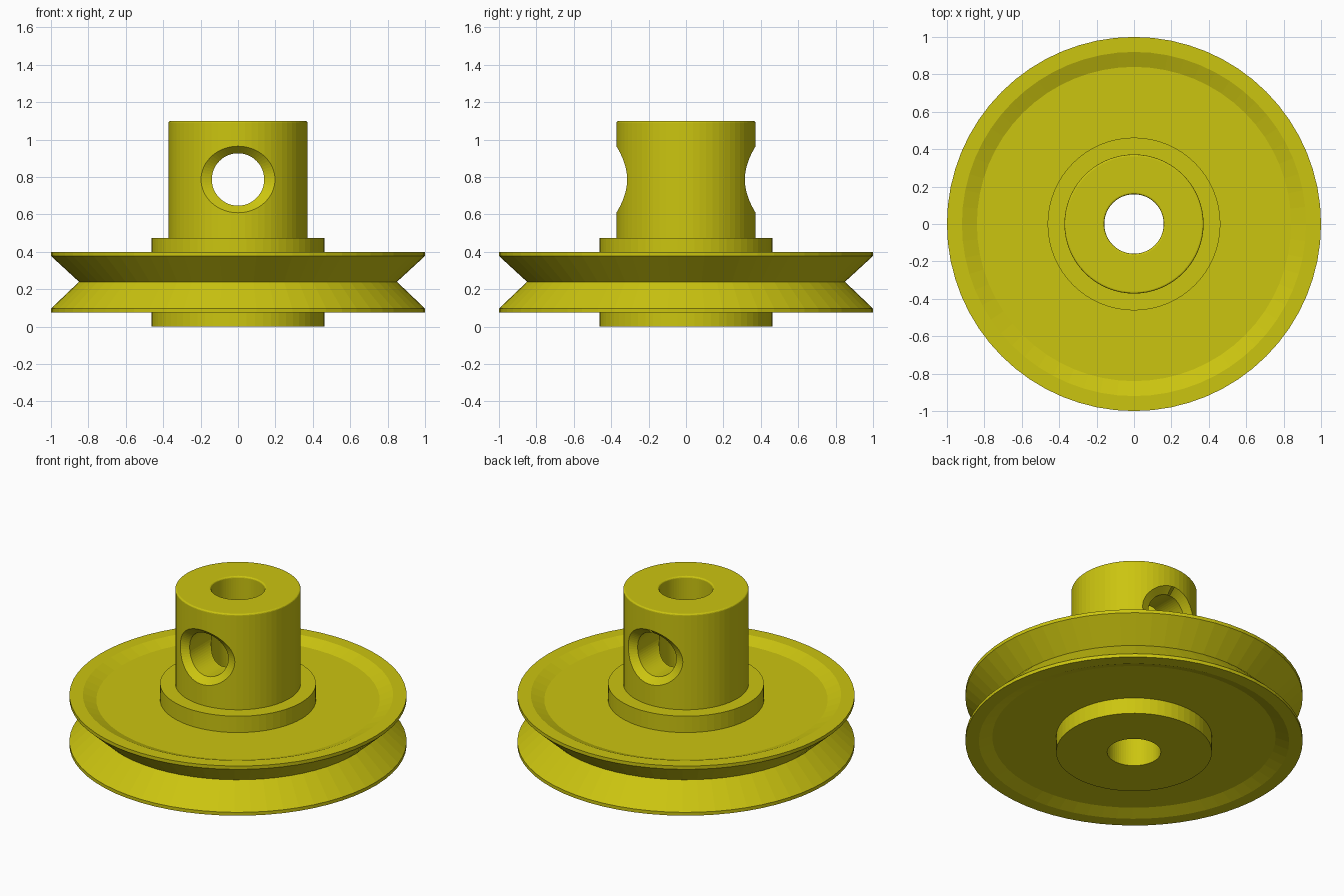
import bpy, bmesh
from math import sqrt, sin, cos, pi

if "Cube" in bpy.data.objects:
    bpy.data.objects.remove(bpy.data.objects["Cube"])

SEG = 64
R_HUB = 0.372
R_BORE = 0.159
TOP = 1.10
HOLE_Z = 0.787


def loft(name, rings, closed):
    """Skin equal-length vertex rings; join last to first or cap the ends."""
    bm = bmesh.new()
    loops = [[bm.verts.new(p) for p in ring] for ring in rings]
    pairs = list(zip(loops, loops[1:]))
    if closed:
        pairs.append((loops[-1], loops[0]))
    else:
        bm.faces.new(loops[0])
        bm.faces.new(loops[-1])
    for a, b in pairs:
        for i in range(len(a)):
            j = (i + 1) % len(a)
            bm.faces.new((a[i], a[j], b[j], b[i]))
    bmesh.ops.recalc_face_normals(bm, faces=bm.faces)
    mesh = bpy.data.meshes.new(name)
    bm.to_mesh(mesh)
    bm.free()
    obj = bpy.data.objects.new(name, mesh)
    bpy.context.collection.objects.link(obj)
    return obj


def rounded(r, inward, size=0.01, steps=4):
    """Profile points rounding the top edge of a wall at radius r."""
    return [(r + inward * size * (1 - cos(t)), TOP - size * (1 - sin(t)))
            for t in (pi / 2 * i / steps for i in range(steps + 1))]


angles = [2 * pi * i / SEG for i in range(SEG)]

# Turned pulley: bore, lower collar, dished web, V groove, upper collar, hub
profile = [
    (R_BORE, 0.0), (0.462, 0.0), (0.462, 0.105), (0.84, 0.105),
    (0.92, 0.075), (1.0, 0.075), (1.0, 0.097), (0.85, 0.24),
    (1.0, 0.378), (1.0, 0.40), (0.92, 0.40), (0.84, 0.368),
    (0.462, 0.368), (0.462, 0.475), (R_HUB, 0.475),
]
profile += rounded(R_HUB, -1) + rounded(R_BORE, 1)[::-1]
pulley = loft("grooved_pulley",
              [[(r * cos(a), r * sin(a), z) for a in angles] for r, z in profile],
              closed=True)


# Cross hole cutter: round bore flaring to an oval chamfer that follows the hub
def hole_ring(rx, rz, depth):
    return [(rx * cos(a), depth(rx * cos(a)), HOLE_Z + rz * sin(a)) for a in angles]


rings = []
for side in (-1, 1):
    half = [
        hole_ring(0.198, 0.178, lambda x: side * 0.6),
        hole_ring(0.198, 0.178, lambda x: side * sqrt(R_HUB ** 2 - x * x)),
        hole_ring(0.14, 0.14, lambda x: side * (sqrt(R_HUB ** 2 - x * x) - 0.045)),
    ]
    rings += half if side < 0 else half[::-1]
cutter = loft("cross_hole_cutter", rings, closed=False)
cutter.hide_render = True

cut = pulley.modifiers.new("cross_hole", 'BOOLEAN')
cut.operation = 'DIFFERENCE'
cut.solver = 'EXACT'
cut.object = cutter
bpy.context.view_layer.objects.active = pulley
pulley.select_set(True)
bpy.ops.object.modifier_apply(modifier=cut.name)
bpy.data.objects.remove(cutter)

# Yellow finish
paint = bpy.data.materials.new("yellow")
paint.diffuse_color = (0.6, 0.555, 0.005, 1.0)
paint.use_nodes = True
paint.node_tree.nodes["Principled BSDF"].inputs["Base Color"].default_value = paint.diffuse_color
pulley.data.materials.clear()
pulley.data.materials.append(paint)
